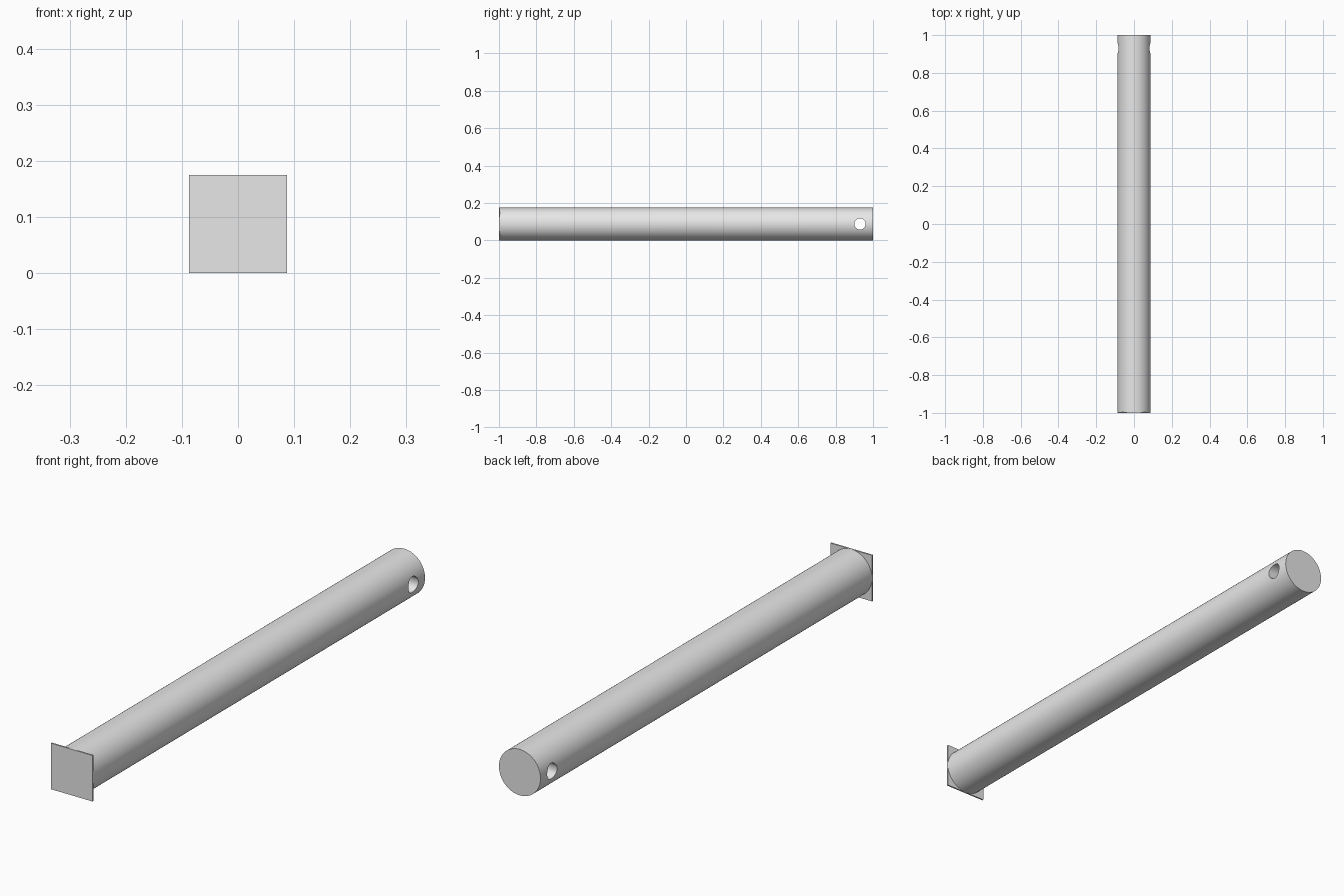
import bpy
import math

old = bpy.data.objects.get("Cube")
if old:
    bpy.data.objects.remove(old, do_unlink=True)

RADIUS = 0.0875
PLATE = 0.006

grey = bpy.data.materials.new("plain_grey")
grey.use_nodes = True
grey.diffuse_color = (0.8, 0.8, 0.8, 1)
grey.node_tree.nodes["Principled BSDF"].inputs["Base Color"].default_value = (0.8, 0.8, 0.8, 1)


def rod(name, radius, length, location, rotation, sides):
    bpy.ops.mesh.primitive_cylinder_add(vertices=sides, radius=radius, depth=length,
                                        location=location, rotation=rotation)
    ob = bpy.context.object
    ob.name = name
    ob.data.materials.append(grey)
    return ob


# Long round shaft, running from the plate to the back end
shaft = rod("shaft", RADIUS, 2 - PLATE, (0, PLATE / 2, RADIUS), (math.pi / 2, 0, 0), 96)

# Cross hole near the back end
cutter = rod("hole_cutter", 0.03, 0.4, (0, 0.93, RADIUS), (0, math.pi / 2, 0), 32)
cutter.hide_render = True
cut = shaft.modifiers.new("cross_hole", 'BOOLEAN')
cut.operation = 'DIFFERENCE'
cut.solver = 'EXACT'
cut.object = cutter
bpy.ops.object.select_all(action='DESELECT')
shaft.select_set(True)
bpy.context.view_layer.objects.active = shaft
bpy.ops.object.modifier_apply(modifier=cut.name)
bpy.data.objects.remove(cutter, do_unlink=True)
bpy.ops.object.shade_smooth_by_angle(angle=math.radians(30))

# Thin square plate closing the front end
bpy.ops.mesh.primitive_cube_add(size=1, location=(0, -1 + PLATE / 2, RADIUS))
plate = bpy.context.object
plate.name = "front_plate"
plate.scale = (2 * RADIUS, PLATE, 2 * RADIUS)
bpy.ops.object.transform_apply(location=False, rotation=False, scale=True)
plate.data.materials.append(grey)
